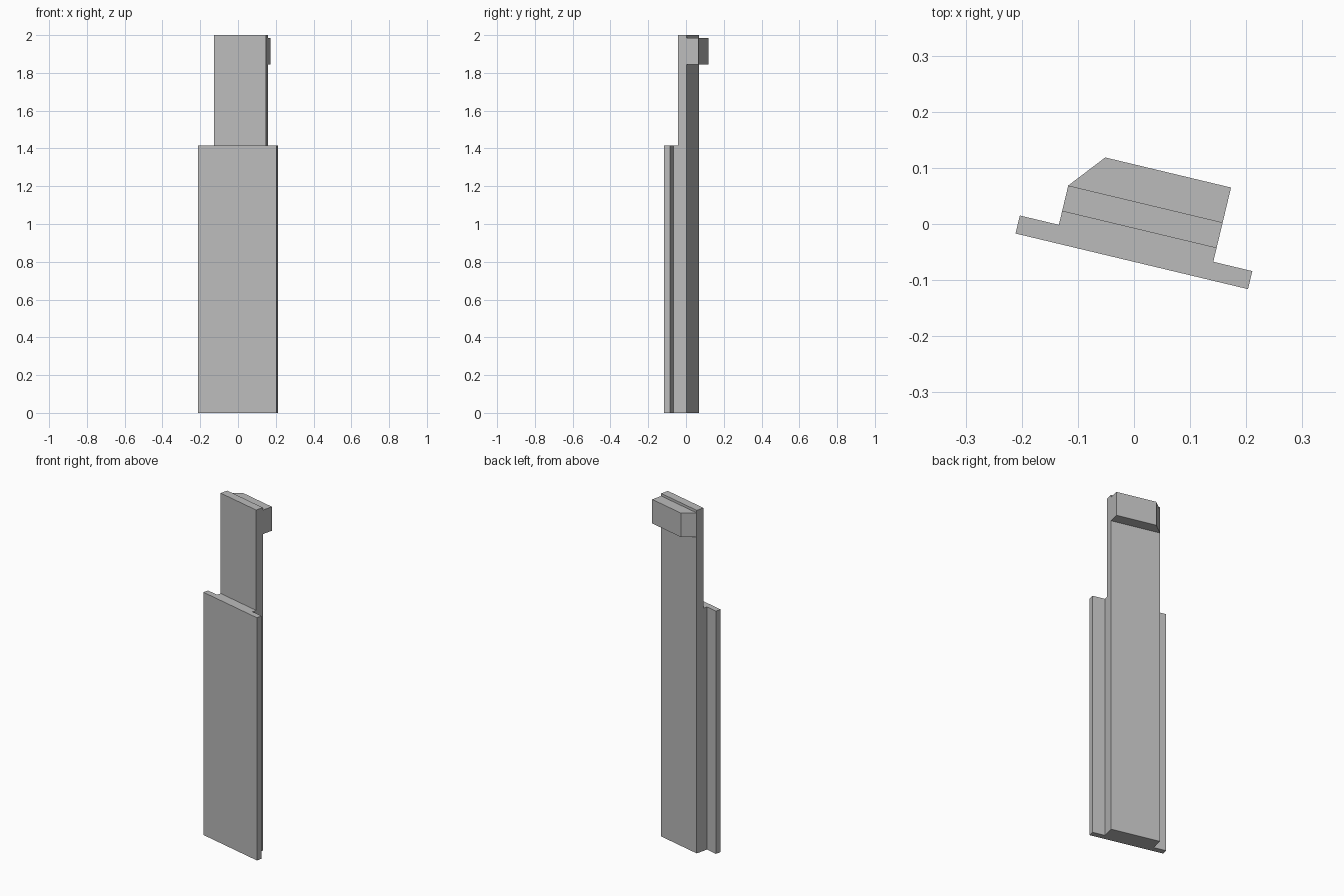
import bpy, bmesh, math
from mathutils import Matrix

if "Cube" in bpy.data.objects:
    bpy.data.objects.remove(bpy.data.objects["Cube"], do_unlink=True)

grey = bpy.data.materials.new("plain_grey")
grey.use_nodes = True
colour = (0.5, 0.5, 0.5, 1)
grey.diffuse_color = colour
grey.node_tree.nodes["Principled BSDF"].inputs["Base Color"].default_value = colour

# The whole model is turned slightly about the vertical
PLACE = Matrix.Translation((-0.004, -0.0665, 0)) @ Matrix.Rotation(math.radians(-13.45), 4, "Z")


def prism(name, outline, bottom, top):
    """Extrude a plan outline from bottom to top."""
    bm = bmesh.new()
    face = bm.faces.new([bm.verts.new((x, y, bottom)) for x, y in outline])
    up = bmesh.ops.extrude_face_region(bm, geom=[face])["geom"]
    bmesh.ops.translate(bm, verts=[v for v in up if isinstance(v, bmesh.types.BMVert)],
                        vec=(0, 0, top - bottom))
    bmesh.ops.recalc_face_normals(bm, faces=bm.faces)
    mesh = bpy.data.meshes.new(name)
    bm.to_mesh(mesh)
    bm.free()
    mesh.materials.append(grey)
    obj = bpy.data.objects.new(name, mesh)
    obj.matrix_world = PLACE
    bpy.context.collection.objects.link(obj)
    return obj


plate, stem = 0.213, 0.1415          # half widths
flange, step, back, rear = 0.033, 0.058, 0.105, 0.169   # depths from the front
shoulder, height = 1.415, 2.0

# T-shaped rail: wide front plate with a narrower stem behind it
half = [(plate, 0), (plate, flange), (stem, flange), (stem, back)]
rail = prism("rail", half + [(-x, y) for x, y in reversed(half)], 0, height)

# Cut the front plate away above the shoulder
cutter = prism("shoulder_cutter", [(-1, -1), (1, -1), (1, step), (-1, step)], shoulder, height + 1)
cutter.hide_render = True
cutter.hide_viewport = True
cut = rail.modifiers.new("shoulder_cut", "BOOLEAN")
cut.operation = "DIFFERENCE"
cut.solver = "EXACT"
cut.object = cutter

# Hook block at the top of the back, with one chamfered end
prism("hook_block", [(-stem, back), (stem, back), (stem, rear), (-0.089, rear)], 1.845, 1.985)
